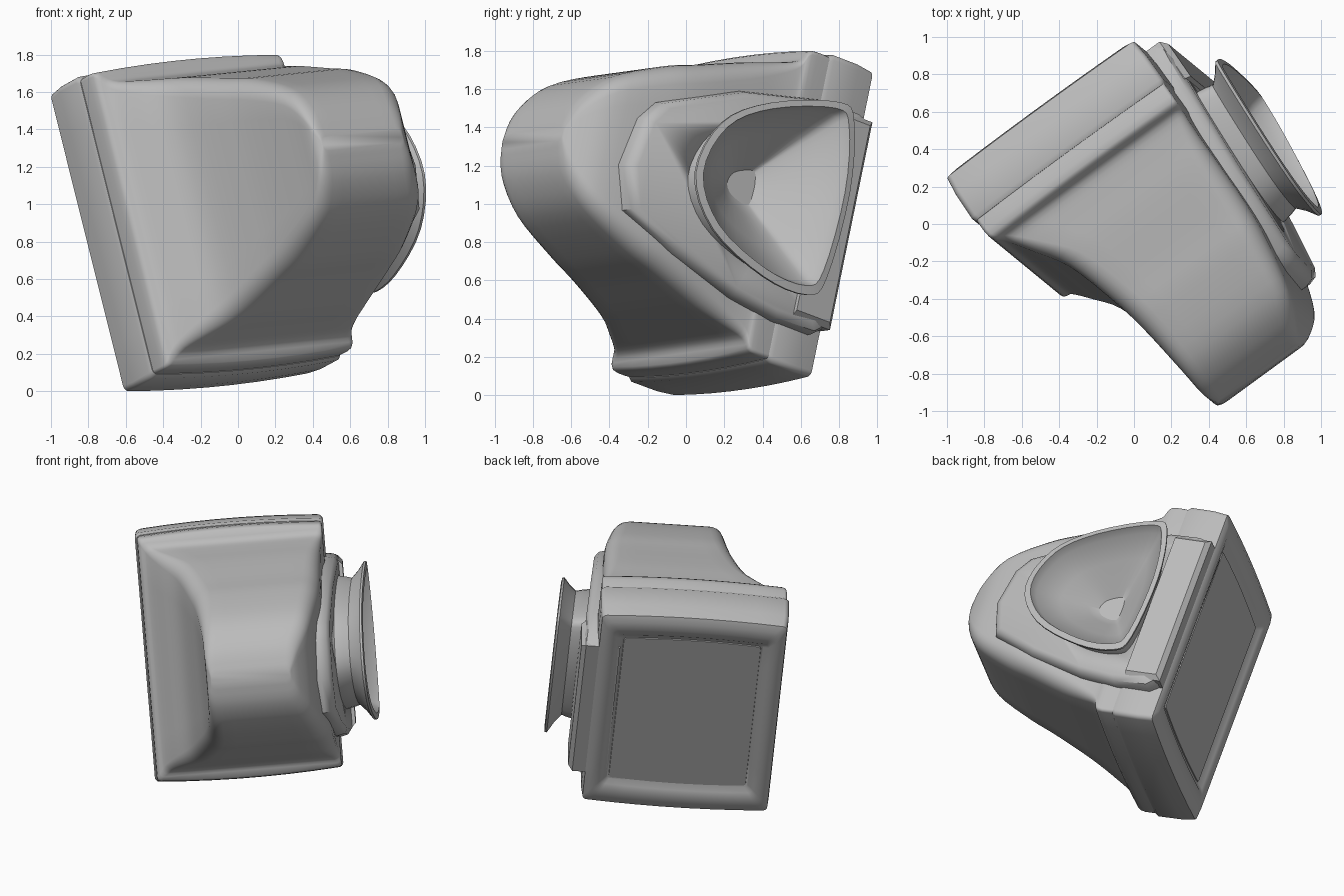
import bpy, bmesh, math
from mathutils import Matrix, Vector

cube = bpy.data.objects.get("Cube")
if cube:
    bpy.data.objects.remove(cube, do_unlink=True)

# Tilted frame: x across the screen, y out of the screen, z up the screen
side = Vector((1.0, 0.73, 0.1)).normalized()
up = Vector((-0.39, 0.33, 1.59))
up = (up - side * up.dot(side)).normalized()
out = up.cross(side)
FRAME = Matrix.Translation((-0.305, 0.45, 0.845)) @ Matrix((side, out, up)).transposed().to_4x4()

grey = bpy.data.materials.new("plain grey")
grey.use_nodes = True
grey.diffuse_color = (0.5, 0.5, 0.5, 1)
grey.node_tree.nodes["Principled BSDF"].inputs["Base Color"].default_value = (0.5, 0.5, 0.5, 1)


def loft(name, rings, angle=35):
    """Skin a list of equal-length rings and cap both ends."""
    bm = bmesh.new()
    loops = [[bm.verts.new(p) for p in ring] for ring in rings]
    n = len(loops[0])
    for a, b in zip(loops, loops[1:]):
        for i in range(n):
            j = (i + 1) % n
            bm.faces.new((a[i], a[j], b[j], b[i]))
    bm.faces.new(loops[0])
    bm.faces.new(loops[-1])
    bmesh.ops.recalc_face_normals(bm, faces=bm.faces)
    mesh = bpy.data.meshes.new(name)
    bm.to_mesh(mesh)
    bm.free()
    mesh.materials.append(grey)
    ob = bpy.data.objects.new(name, mesh)
    bpy.context.collection.objects.link(ob)
    ob.matrix_world = FRAME
    bpy.ops.object.select_all(action='DESELECT')
    ob.select_set(True)
    bpy.context.view_layer.objects.active = ob
    bpy.ops.object.shade_smooth_by_angle(angle=math.radians(angle))
    return ob


def smooth(points, closed, steps=4):
    """Run a smooth curve through the points."""
    pts = [Vector(p) for p in points]
    n = len(pts)
    pick = (lambda i: pts[i % n]) if closed else (lambda i: pts[min(max(i, 0), n - 1)])
    result = []
    for i in range(n if closed else n - 1):
        a, b, c, d = (pick(i + k) for k in (-1, 0, 1, 2))
        for s in range(steps):
            t = s / steps
            result.append(b + (c - a) * (t / 2) + (a * 2 - b * 5 + c * 4 - d) * (t * t / 2)
                          + (b * 3 - a - c * 3 + d) * (t ** 3 / 2))
    return result if closed else result + [pts[-1]]


def soft_rect(y, left, right, half, radius, bow=0.03):
    """Rounded rectangle across the depth axis, with bowed top and bottom."""
    mid, wide = (left + right) / 2, (right - left) / 2
    radius = min(radius, 0.9 * half)
    outline = []
    for k, (sx, sz) in enumerate(((1, 1), (-1, 1), (-1, -1), (1, -1))):
        for i in range(6):
            a = math.radians(90 * k + 18 * i)
            outline.append(Vector((sx * (wide - radius) + radius * math.cos(a),
                                   sz * (half - radius) + radius * math.sin(a))))
    ring = []
    for i, p in enumerate(outline):
        ring.append(p)
        if i % 6 == 5:
            q = outline[(i + 1) % len(outline)]
            ring += [p.lerp(q, s / 7) for s in range(1, 7)]
    return [(mid + p.x, y, p.y * (1 + bow * (1 - (p.x / wide) ** 2))) for p in ring]


# Rear housing: depth, left, right, half height, corner radius
housing = [(-0.25, -0.62, 0.625, 0.825, 0.02), (-0.4, -0.615, 0.625, 0.825, 0.02),
           (-0.45, -0.56, 0.615, 0.76, 0.04), (-0.56, -0.48, 0.605, 0.72, 0.07),
           (-0.73, -0.37, 0.6, 0.67, 0.1), (-1.0, -0.29, 0.59, 0.575, 0.11),
           (-1.2, -0.25, 0.565, 0.505, 0.11), (-1.47, -0.22, 0.5, 0.365, 0.09),
           (-1.61, -0.21, 0.41, 0.2, 0.07), (-1.66, -0.18, 0.35, 0.04, 0.03)]
shape = smooth([row[:3] for row in housing], False)
height = smooth([row[2:] for row in housing], False)
body = loft("rear_housing", [soft_rect(a.x, a.y, a.z, max(b.y, 0.03), max(b.z, 0.02),
                                       0.03 if a.x > -0.42 else 0.0)
                             for a, b in zip(shape, height)], 50)

# Bezel: rounded front frame with a shallow dished opening
loft("bezel", [soft_rect(y, -w, w, h, r) for y, w, h, r in
               ((-0.29, 0.625, 0.83, 0.03), (-0.265, 0.635, 0.845, 0.03), (-0.1, 0.632, 0.845, 0.03),
                (0, 0.622, 0.835, 0.03), (0.02, 0.59, 0.79, 0.04), (0.022, 0.55, 0.73, 0.04),
                (0.01, 0.51, 0.675, 0.03), (-0.015, 0.475, 0.645, 0.02))], 50)

# Screen
loft("screen", [soft_rect(y, -w, w, h, 0.02) for y, w, h in
                ((-0.05, 0.47, 0.64), (-0.008, 0.46, 0.63))])

# Side panel: outline in depth and height, thinning to the rear
outline = [(0, 0.55), (-0.08, 0.58), (-0.3, 0.585), (-0.79, 0.485), (-1.26, 0.28), (-1.34, 0.17),
           (-1.39, -0.1), (-1.32, -0.33), (-1.0, -0.47), (-0.6, -0.59), (-0.32, -0.635),
           (-0.08, -0.635), (-0.01, -0.58)]


def panel_ring(scale, drop):
    ring = []
    for y, z in outline:
        py, pz = -0.7 + (y + 0.7) * scale, -0.03 + (z + 0.03) * scale
        ring.append((0.735 + 0.08 * py - drop, py, pz))
    return ring


panel = loft("side_panel", [[(0.48, y, z) for y, z in outline], panel_ring(1, 0.07),
                            panel_ring(0.98, 0.025), panel_ring(0.92, 0)], 40)

# Front strip of the side panel
loft("panel_strip", [[(x, y, z) for y, z in ((-e, 0.55 - e), (-0.25, 0.55 - e),
                                             (-0.25, e - 0.59), (-e, e - 0.59))]
                     for x, e in ((0.5, 0), (0.71, 0), (0.74, 0.03))])

# Horn: domed neck, thin three-sided rim and a deep conical mouth, leaning with the panel
rim = smooth([(-1.115, -0.085), (-1.02, 0.22), (-0.755, 0.41), (-0.355, 0.535), (-0.245, 0.458),
              (-0.185, 0.086), (-0.22, -0.396), (-0.315, -0.511), (-0.591, -0.495),
              (-0.945, -0.343)], True)


def rim_ring(scale, x):
    ring = []
    for p in rim:
        y = -0.6 + (p[0] + 0.6) * scale
        ring.append((x + 0.005 + 0.075 * (y + 0.6), y, 0.04 + (p[1] - 0.04) * scale))
    return ring


horn_wall = [(0.84, 0.52), (0.84, 0.69), (0.82, 0.74), (0.8, 0.775), (0.89, 0.82), (1, 0.86),
             (1, 0.875), (0.92, 0.88), (0.87, 0.82)]
loft("horn", [rim_ring(s, x) for s, x in horn_wall + [(0.6, 0.7), (0.3, 0.57), (0.08, 0.48)]], 40)

# Open the panel and housing behind the horn
cutter = loft("horn_cutter", [rim_ring(0.7, 0.45), rim_ring(0.7, 1.0)])
cutter.hide_render = True
for target in (panel, body):
    cut = target.modifiers.new("horn opening", 'BOOLEAN')
    cut.operation = 'DIFFERENCE'
    cut.solver = 'EXACT'
    cut.object = cutter
    bpy.context.view_layer.update()
    bpy.context.view_layer.objects.active = target
    bpy.ops.object.modifier_apply(modifier=cut.name)
bpy.data.objects.remove(cutter, do_unlink=True)
